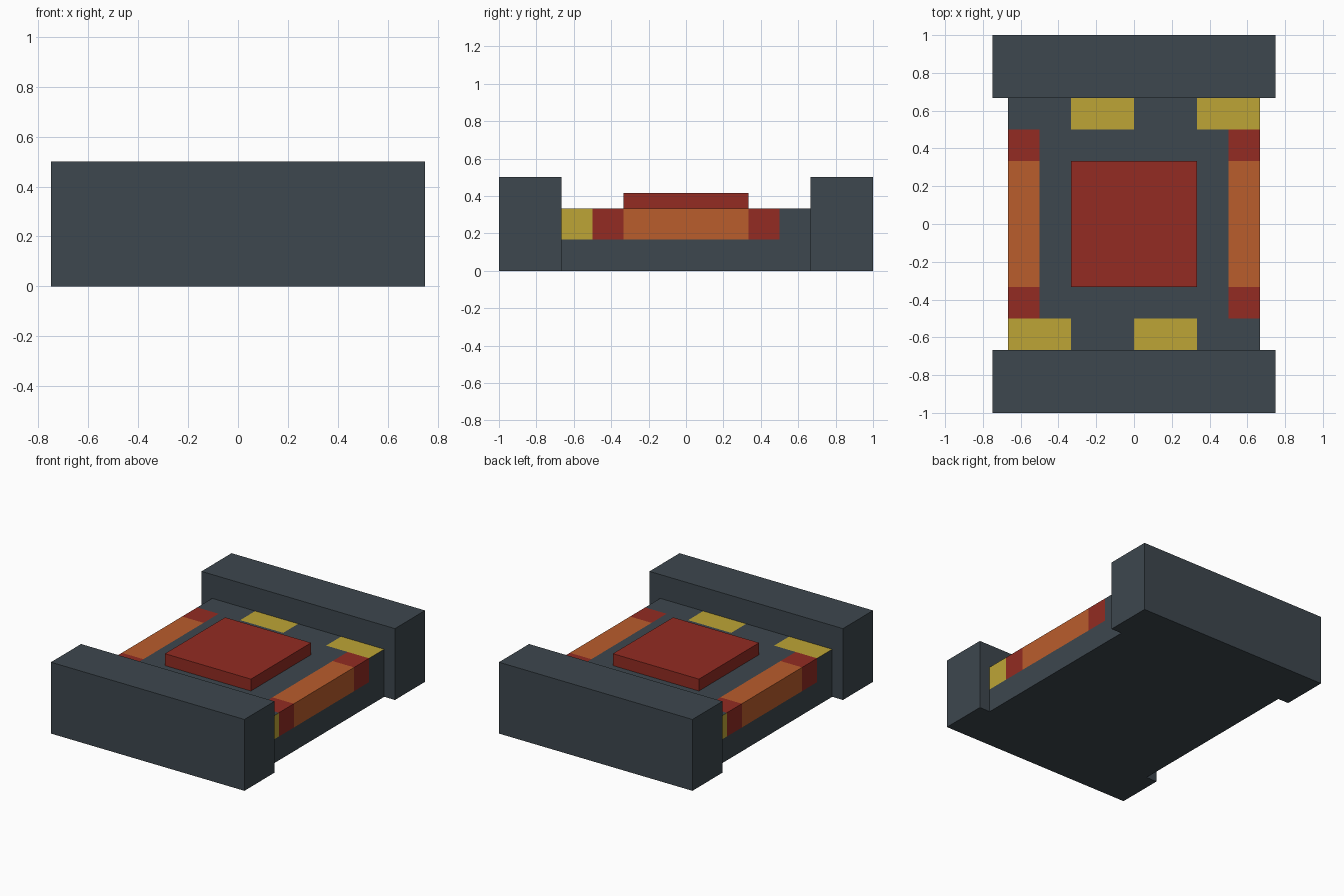
import bpy, bmesh
from mathutils import Vector

if "Cube" in bpy.data.objects:
    bpy.data.objects.remove(bpy.data.objects["Cube"])

T = 1 / 3
S = 1 / 6


def srgb(c):
    c /= 255
    return c / 12.92 if c <= 0.04045 else ((c + 0.055) / 1.055) ** 2.4


def material(name, rgb):
    m = bpy.data.materials.new(name)
    m.diffuse_color = (*[srgb(c) for c in rgb], 1)
    m.use_nodes = True
    m.node_tree.nodes["Principled BSDF"].inputs["Base Color"].default_value = m.diffuse_color
    return m


slate = material("slate", (61, 71, 78))
red = material("dark red", (147, 43, 34))
orange = material("burnt orange", (186, 93, 44))
yellow = material("mustard yellow", (190, 165, 54))


def box(name, lo, hi, mats, cuts=(), rule=None):
    """Axis-aligned box, optionally cut by planes and coloured per face by a rule."""
    lo, hi = Vector(lo), Vector(hi)
    bm = bmesh.new()
    bmesh.ops.create_cube(bm, size=1)
    for v in bm.verts:
        v.co = Vector((v.co[i] * (hi[i] - lo[i]) + (lo[i] + hi[i]) / 2 for i in range(3)))
    for axis, pos in cuts:
        n = Vector((0, 0, 0))
        n[axis] = 1
        bmesh.ops.bisect_plane(bm, geom=bm.verts[:] + bm.edges[:] + bm.faces[:],
                               plane_co=n * pos, plane_no=n)
    if rule:
        bm.normal_update()
        for f in bm.faces:
            f.material_index = rule(f.calc_center_median(), f.normal)
    me = bpy.data.meshes.new(name)
    bm.to_mesh(me)
    bm.free()
    for m in mats:
        me.materials.append(m)
    ob = bpy.data.objects.new(name, me)
    bpy.context.collection.objects.link(ob)
    return ob


# Base markings: 0 slate, 1 red, 2 orange, 3 yellow; pattern repeats under a half turn
def base_colour(c, n):
    x, y = (c.x, c.y) if c.x >= 0 else (-c.x, -c.y)
    if n.z > 0.5:
        if x > 0.5 and abs(y) < 0.5:
            return 2 if abs(y) < T else 1
        if (y > 0.5 and x > T) or (y < -0.5 and x < T):
            return 3
    elif abs(n.x) > 0.5 and c.z > S:
        if abs(y) < 0.5:
            return 2 if abs(y) < T else 1
        return 3 if y < 0 else 0
    return 0


cuts = [(0, 0), (2, S)] + [(a, s * p) for a in (0, 1) for s in (-1, 1) for p in (T, 0.5)]
box("base_slab", (-2 * T, -2 * T, 0), (2 * T, 2 * T, T),
    (slate, red, orange, yellow), cuts, base_colour)

# End blocks
box("front_block", (-0.75, -1, 0), (0.75, -2 * T, 0.5), (slate,))
box("back_block", (-0.75, 2 * T, 0), (0.75, 1, 0.5), (slate,))

# Raised centre pad
box("centre_pad", (-T, -T, T), (T, T, T + S / 2), (red,))
